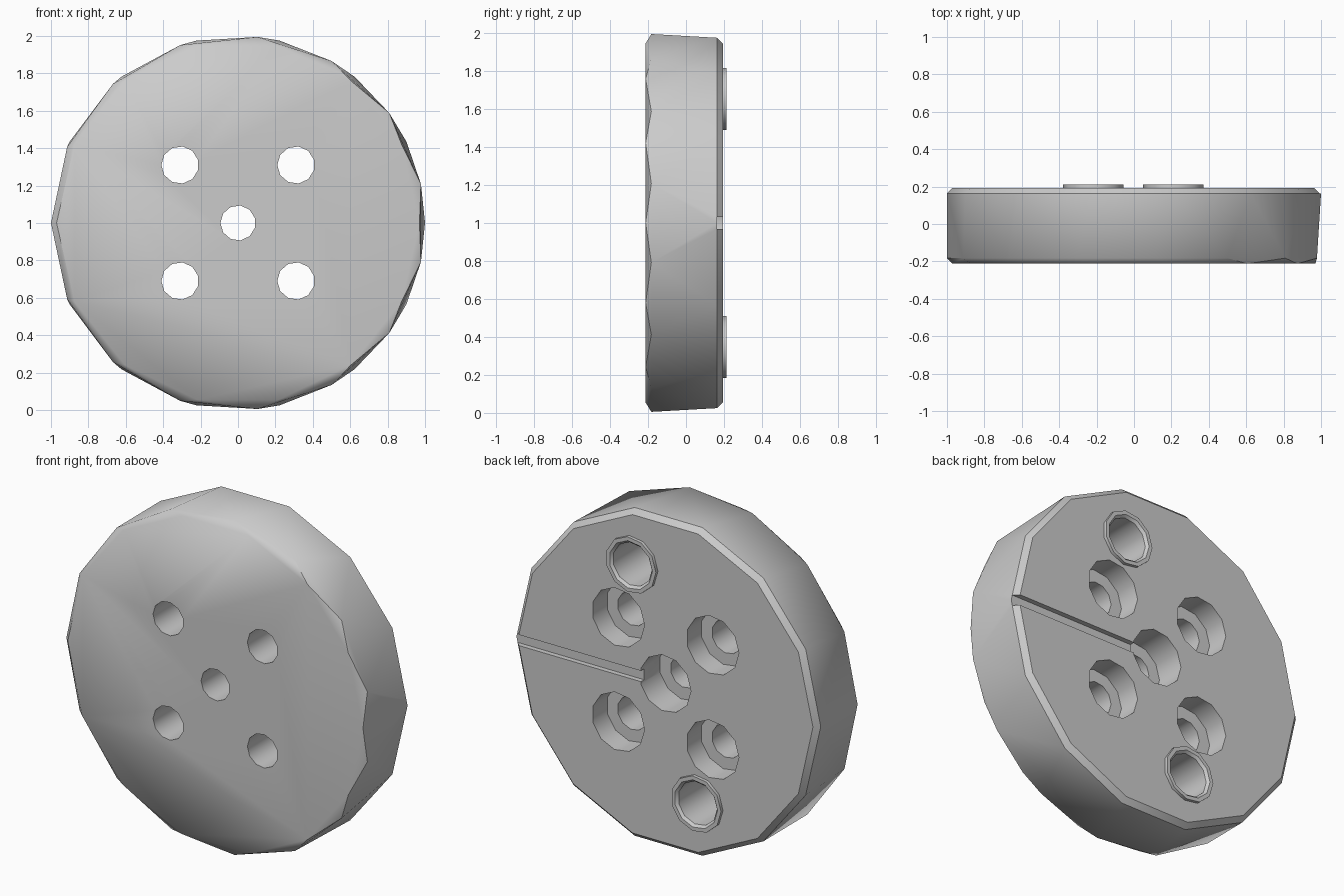
import bpy, bmesh
from math import pi, cos, sin

if "Cube" in bpy.data.objects:
    bpy.data.objects.remove(bpy.data.objects["Cube"])

FRONT, BACK, TOP = -0.2125, 0.1935, 0.2125   # front face, back face, sleeve rims


def ring(n, r, y, x=0, z=1):
    # circle of points around the y axis, first corner pointing to -x
    return [(x - r * cos(2 * pi * i / n), y, z + r * sin(2 * pi * i / n)) for i in range(n)]


def make(name, bm):
    bmesh.ops.recalc_face_normals(bm, faces=bm.faces[:])
    me = bpy.data.meshes.new(name)
    bm.to_mesh(me)
    bm.free()
    ob = bpy.data.objects.new(name, me)
    bpy.context.collection.objects.link(ob)
    return ob


def lathe(name, n, profile, x, z, closed=False):
    # stack of (radius, y) rings, capped or joined into a tube
    bm = bmesh.new()
    loops = [[bm.verts.new(p) for p in ring(n, r, y, x, z)] for r, y in profile]
    pairs = list(zip(loops, loops[1:]))
    if closed:
        pairs.append((loops[-1], loops[0]))
    else:
        bm.faces.new(loops[0])
        bm.faces.new(loops[-1])
    for a, b in pairs:
        for i in range(n):
            j = (i + 1) % n
            bm.faces.new((a[i], a[j], b[j], b[i]))
    return make(name, bm)


def smooth(ob):
    bpy.ops.object.select_all(action='DESELECT')
    ob.select_set(True)
    bpy.context.view_layer.objects.active = ob
    bpy.ops.object.shade_smooth_by_angle(angle=0.68)


# chamfered disc: the rim rings have different corner counts
bm = bmesh.new()
for n, r, y in ((14, 0.97, FRONT), (15, 1, -0.1825), (14, 1, 0.1635), (14, 0.97, BACK)):
    for p in ring(n, r, y):
        bm.verts.new(p)
bmesh.ops.convex_hull(bm, input=bm.verts[:])
bmesh.ops.dissolve_limit(bm, angle_limit=0.001, verts=bm.verts[:], edges=bm.edges[:])
disc = make("disc", bm)

# counterbored bolt holes
cutters = []
for sx in (-1, 1):
    for sz in (-1, 1):
        y = BACK - 0.135
        cutters.append(lathe("bolt_hole_cutter", 11, [(0.1, -0.3), (0.1, y), (0.173, y), (0.173, 0.3)],
                             sx * 0.31, 1 + sz * 0.31))
# deeper centre hole
y = BACK - 0.18
cutters.append(lathe("centre_hole_cutter", 11, [(0.094, -0.3), (0.094, y), (0.168, y), (0.168, 0.3)], 0, 1))
# sleeve sockets
sleeves = ((0.214, 1.653), (-0.214, 0.347))
for x, z in sleeves:
    cutters.append(lathe("socket_cutter", 11, [(0.145, BACK - 0.28), (0.145, 0.3)], x, z))
# radial groove towards +x
bm = bmesh.new()
bmesh.ops.create_cube(bm, size=1)
for v in bm.verts:
    v.co = (0.62 + v.co.x, 0.2635 + v.co.y * 0.2, 1 + v.co.z * 0.064)
cutters.append(make("groove_cutter", bm))

for c in cutters:
    bpy.context.view_layer.objects.active = disc
    m = disc.modifiers.new("cut", 'BOOLEAN')
    m.operation, m.solver, m.object = 'DIFFERENCE', 'EXACT', c
    bpy.ops.object.modifier_apply(modifier=m.name)
    bpy.data.objects.remove(c)
smooth(disc)

# locating sleeves standing slightly proud of the back
for x, z in sleeves:
    bottom = BACK - 0.275
    smooth(lathe("locating_sleeve", 11,
                 [(0.165, BACK - 0.02), (0.165, TOP), (0.142, TOP), (0.128, TOP - 0.015),
                  (0.128, bottom), (0.14, bottom), (0.14, BACK - 0.02)], x, z, closed=True))
